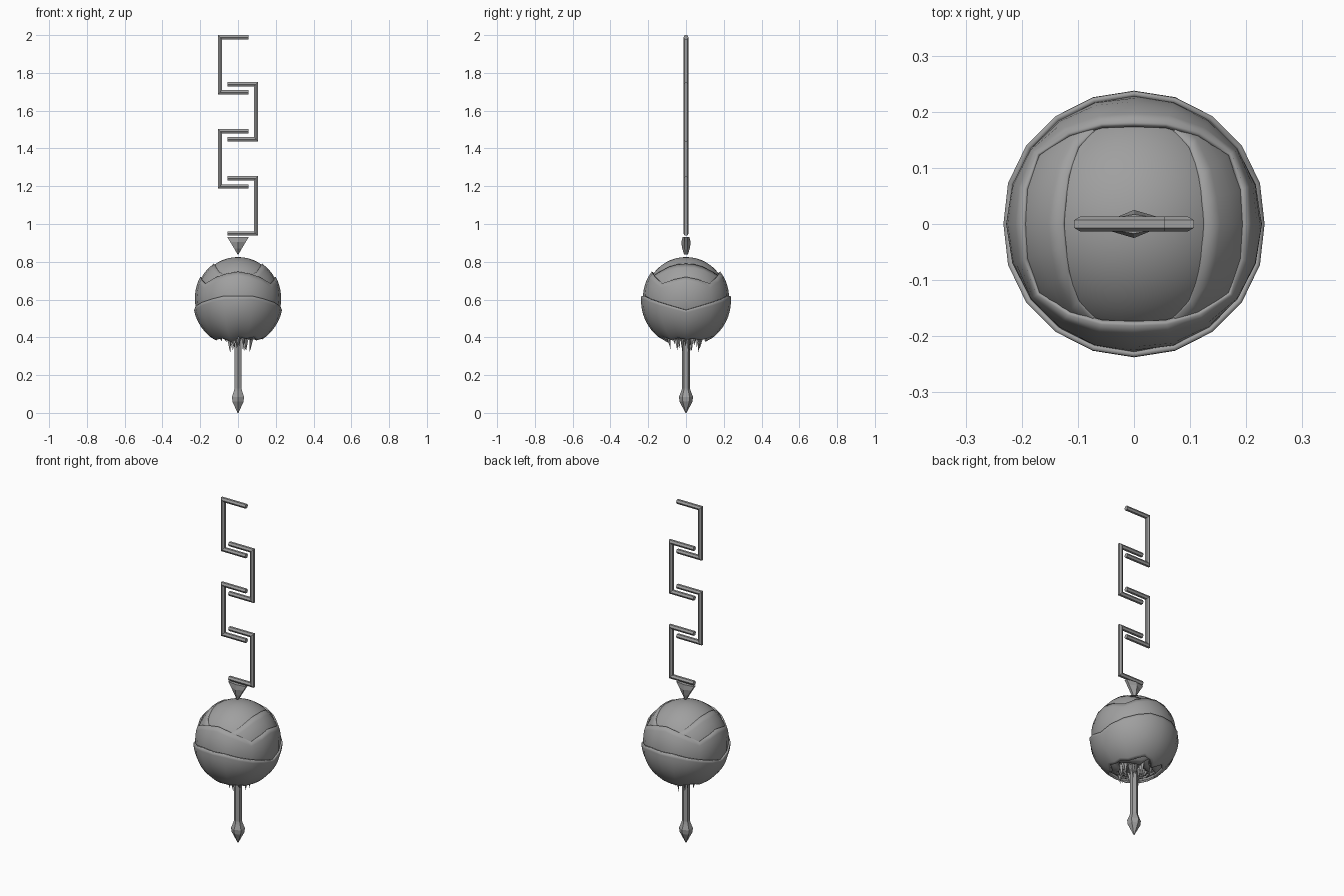
import bpy
import bmesh
import random
from math import sin, cos, pi, radians, acos
from mathutils import Vector, Matrix

random.seed(4)
if "Cube" in bpy.data.objects:
    bpy.data.objects.remove(bpy.data.objects["Cube"], do_unlink=True)

GREY = (0.35, 0.35, 0.35, 1)
grey = bpy.data.materials.new("stone_grey")
grey.use_nodes = True
grey.diffuse_color = GREY
grey.node_tree.nodes["Principled BSDF"].inputs["Base Color"].default_value = GREY
CENTRE = Vector((0, 0, 0.61))


def finish(name, bm, smooth=None):
    bmesh.ops.recalc_face_normals(bm, faces=bm.faces)
    mesh = bpy.data.meshes.new(name)
    bm.to_mesh(mesh)
    bm.free()
    mesh.materials.append(grey)
    ob = bpy.data.objects.new(name, mesh)
    bpy.context.collection.objects.link(ob)
    if smooth:
        bpy.ops.object.select_all(action="DESELECT")
        ob.select_set(True)
        bpy.context.view_layer.objects.active = ob
        bpy.ops.object.shade_smooth_by_angle(angle=radians(smooth))
    return ob


def loft(bm, rings, capped=True):
    """Join rings of points with quads, optionally closing both ends."""
    rows = [[bm.verts.new(p) for p in ring] for ring in rings]
    n = len(rows[0])
    for a, b in zip(rows, rows[1:]):
        for i in range(n):
            j = (i + 1) % n
            bm.faces.new((a[i], a[j], b[j], b[i]))
    if capped:
        bm.faces.new(rows[0])
        bm.faces.new(rows[-1])


# Chain of C-shaped links with a hexagonal bar, alternating sides
def chain_link(name, side, low, high):
    r = 0.0135
    t = r * cos(pi / 6)
    x, tip = -0.107 + t, 0.055
    path = [(tip, high - t), (x, high - t), (x, low + t), (tip, low + t)]
    normals = [(0, 1), (-1, 1), (-1, -1), (0, -1)]
    rings = []
    for (px, pz), (nx, nz) in zip(path, normals):
        ring = []
        for k in range(6):
            a = k * pi / 3
            out = r * sin(a)
            ring.append((side * (px + nx * out), r * cos(a), pz + nz * out))
        rings.append(ring)
    bm = bmesh.new()
    loft(bm, rings)
    finish(name, bm)


for i in range(4):
    top = 2.0 - 0.249 * i
    chain_link(f"chain_link_{i + 1}", 1 if i % 2 == 0 else -1, top - 0.315, top)

# Wedge-shaped hanger
bm = bmesh.new()
rings = []
for z, w, d, e in ((0.932, 0.058, 0.017, 0.008), (0.905, 0.041, 0.025, 0.008),
                   (0.87, 0.02, 0.02, 0.007), (0.838, 0.002, 0.01, 0.005)):
    rings.append([(w, -e, z), (w, e, z), (0, d, z), (-w, e, z), (-w, -e, z), (0, -d, z)])
loft(bm, rings)
finish("hanger_wedge", bm)

# Round core
bm = bmesh.new()
bmesh.ops.create_uvsphere(bm, u_segments=40, v_segments=24, radius=0.215,
                          matrix=Matrix.Translation(CENTRE))
finish("pod_core", bm, 60)


# Layered husks: wavy upper rim, torn lower edge
def husk(name, radius, flare, rim, end):
    segs, rows = 20, 14
    quarter = segs // 4
    grid = [[] for _ in range(rows + 1)]
    for s in range(segs):
        phi = 2 * pi * s / segs
        k = s % (2 * quarter)
        z = rim[min(k, 2 * quarter - k)]
        start = acos((z - CENTRE.z) / radius)
        stop = radians(end + random.uniform(-9, 7))
        for r in range(rows + 1):
            th = start + (stop - start) * r / rows
            rad = radius + flare * max(0, th - pi / 2)
            grid[r].append(CENTRE + rad * Vector(
                (sin(th) * cos(phi), sin(th) * sin(phi), cos(th))))
    bm = bmesh.new()
    loft(bm, grid, capped=False)
    ob = finish(name, bm, 40)
    mod = ob.modifiers.new("thickness", "SOLIDIFY")
    mod.thickness = 0.01
    mod.offset = -1


husk("inner_husk", 0.221, 0.004, (0.79, 0.788, 0.775, 0.748, 0.72, 0.7), 160)
husk("middle_husk", 0.228, 0.008, (0.72, 0.707, 0.685, 0.718, 0.738, 0.748), 155)
husk("outer_husk", 0.237, 0.018, (0.545, 0.565, 0.585, 0.603, 0.62, 0.62), 151)

# Torn fibres hanging under the pod
bm = bmesh.new()
COUNT = 26
for i in range(COUNT):
    phi = 2 * pi * i / COUNT + random.uniform(-0.1, 0.1)
    ring = random.choice((0.03, 0.05, 0.075, 0.1))
    side = Vector((cos(phi), sin(phi), 0))
    root = side * ring + Vector((0, 0, 0.405 + ring * 0.15))
    tip = side * ring * 0.85 + Vector((0, 0, random.uniform(0.305, 0.36) + ring * 0.2))
    axis = tip - root
    turn = axis.to_track_quat("Z", "Y").to_matrix().to_4x4()
    bmesh.ops.create_cone(bm, cap_ends=True, segments=4, radius1=0.013, radius2=0.0005,
                          depth=axis.length,
                          matrix=Matrix.Translation((root + tip) / 2) @ turn)
finish("torn_fibres", bm)

# Hexagonal stem ending in a pointed bud
bm = bmesh.new()
profile = ((0.42, 0.021), (0.13, 0.021), (0.115, 0.025), (0.085, 0.037),
           (0.06, 0.034), (0.025, 0.016), (0.0, 0.003))
loft(bm, [[(r * sin(k * pi / 3), r * cos(k * pi / 3), z) for k in range(6)]
          for z, r in profile])
finish("stem_and_bud", bm)
